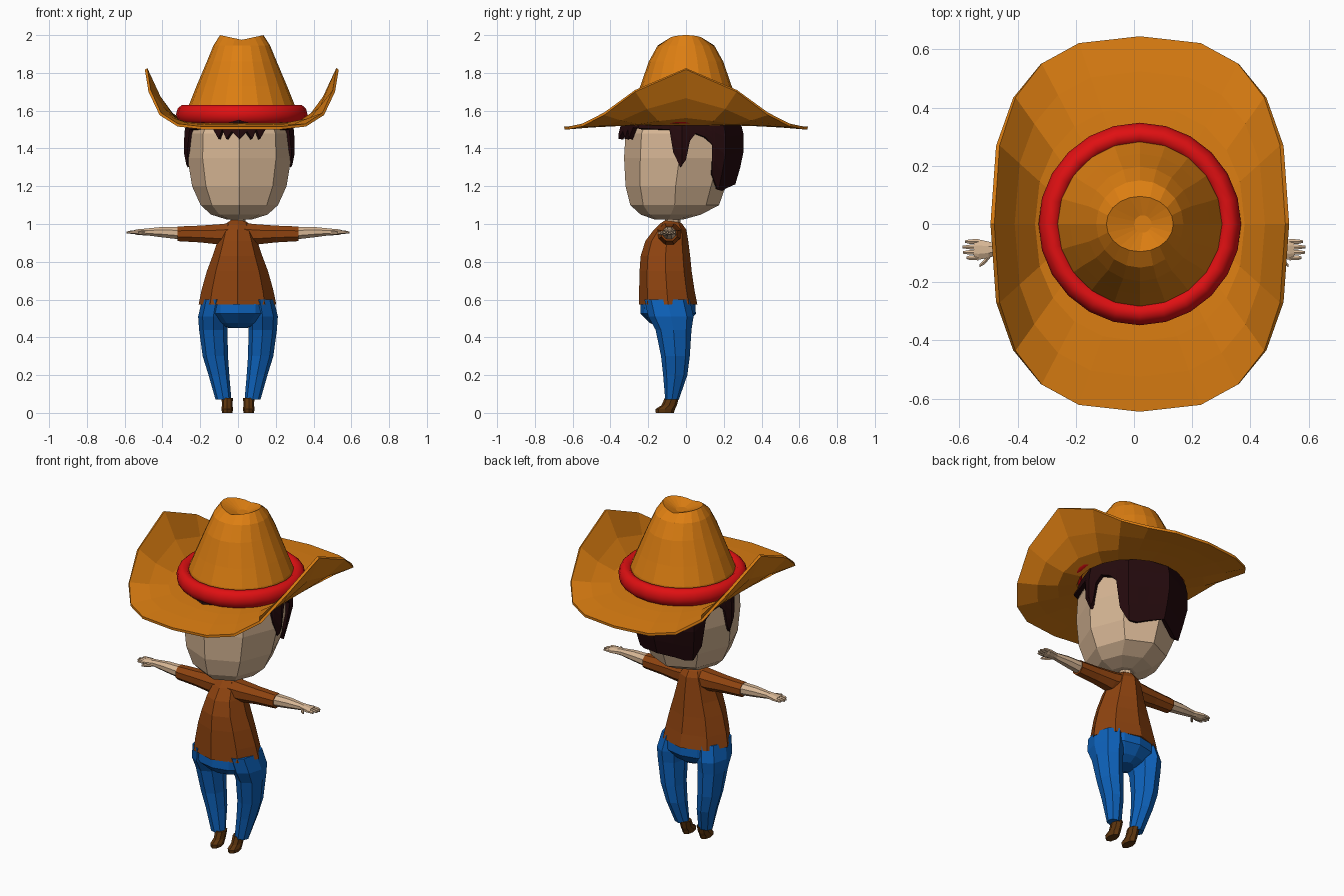
import bpy, bmesh, math
from math import sin, cos, pi, radians

if "Cube" in bpy.data.objects:
    bpy.data.objects.remove(bpy.data.objects["Cube"])


def material(name, rgb):
    m = bpy.data.materials.new(name)
    m.diffuse_color = (*rgb, 1)
    m.use_nodes = True
    m.node_tree.nodes["Principled BSDF"].inputs["Base Color"].default_value = m.diffuse_color
    return m


ORANGE = material("hat_orange", (0.72, 0.21, 0.006))
RED = material("band_red", (0.74, 0.005, 0.006))
SKIN = material("skin", (0.68, 0.47, 0.30))
DARK = material("hair_dark", (0.018, 0.003, 0.004))
RUST = material("shirt_rust", (0.27, 0.056, 0.005))
BLUE = material("trouser_blue", (0.004, 0.12, 0.49))
BROWN = material("shoe_brown", (0.11, 0.035, 0.004))


def loft(name, rings, mat, cap_start=True, cap_end=True, closed_solid=True):
    """Skin a list of equal-length point loops."""
    bm = bmesh.new()
    loops = [[bm.verts.new(p) for p in r] for r in rings]
    n = len(loops[0])
    for a, b in zip(loops, loops[1:]):
        for i in range(n):
            j = (i + 1) % n
            bm.faces.new((a[i], b[i], b[j], a[j]))
    if cap_start:
        bm.faces.new(loops[0])
    if cap_end:
        bm.faces.new(loops[-1][::-1])
    if closed_solid:
        bmesh.ops.recalc_face_normals(bm, faces=bm.faces)
    me = bpy.data.meshes.new(name)
    bm.to_mesh(me)
    bm.free()
    me.materials.append(mat)
    ob = bpy.data.objects.new(name, me)
    bpy.context.collection.objects.link(ob)
    return ob


def flat_ring(z, cx, cy, rx, ry, n=8, start=pi / 2):
    """Horizontal ellipse loop."""
    return [(cx + rx * cos(start + 2 * pi * i / n),
             cy + ry * sin(start + 2 * pi * i / n), z) for i in range(n)]


def side_ring(x, y, z, ry, rz, n=8):
    """Loop across the x axis, for arms."""
    return [(x, y + ry * cos(2 * pi * (i + .5) / n),
             z + rz * sin(2 * pi * (i + .5) / n)) for i in range(n)]


def mirror(ob):
    ob.modifiers.new("mirror", 'MIRROR').use_mirror_merge = False


def solidify(ob, t):
    m = ob.modifiers.new("thickness", 'SOLIDIFY')
    m.thickness, m.offset = t, -1


# Hat: creased crown flowing into a brim with curled-up sides
N, HX = 20, 0.02
rings = [[(HX + .01 + .03 * cos(2 * pi * i / N), .03 * sin(2 * pi * i / N), 1.957) for i in range(N)]]
ring = []
for i in range(N):
    a = 2 * pi * i / N
    ring.append((HX + .115 * cos(a), .095 * sin(a), 1.975 + .025 * abs(cos(a))))
rings.append(ring)
for z, rx, ry in [(1.945, .15, .15), (1.86, .185, .197), (1.73, .24, .242),
                  (1.63, .28, .28), (1.535, .30, .30)]:
    rings.append(flat_ring(z, HX, 0, rx, ry, N, 0))
for t in (.3, .65, 1):
    ring = []
    for i in range(N):
        a = 2 * pi * i / N
        c, s = cos(a), sin(a)
        ox = math.copysign(abs(c) ** (2 / 2.7), c) * .50
        oy = math.copysign(abs(s) ** (2 / 2.7), s) * .645
        edge = 1.515 + .155 * (1 + cos(pi * oy / .645))
        ring.append((HX + .30 * c * (1 - t) + ox * t, .30 * s * (1 - t) + oy * t,
                     1.535 + (edge - 1.535) * t ** 1.7))
    rings.append(ring)
hat = loft("hat", rings, ORANGE, True, False, False)
# crown cap faces upward
hat.data.polygons[len(hat.data.polygons) - 1].flip()
if hat.data.polygons[len(hat.data.polygons) - 1].normal.z < 0:
    hat.data.polygons[len(hat.data.polygons) - 1].flip()
solidify(hat, .015)

# Hat band
bpy.ops.mesh.primitive_torus_add(major_segments=24, minor_segments=10, major_radius=.307,
                                 minor_radius=.041, location=(HX, 0, 1.58))
band = bpy.context.object
band.name = "hat_band"
band.scale.z = 1.25
band.data.materials.append(RED)
bpy.ops.object.shade_smooth_by_angle(angle=radians(40))

# Head and neck
loft("head", [flat_ring(z, .007, cy, rx, ry) for z, cy, rx, ry in [
    (1.025, -.09, .07, .08), (1.05, -.08, .15, .16), (1.10, -.06, .205, .235),
    (1.20, -.055, .25, .265), (1.35, -.035, .275, .293), (1.48, -.03, .27, .29),
    (1.59, -.03, .22, .23)]], SKIN)
loft("neck", [flat_ring(z, 0, -.07, .04, .04) for z in (.98, 1.05)], SKIN)

# Hair: shell around the head, angle from back (0) to front (180), with its lower edge height
EDGE = [(0, 1.21), (22, 1.19), (34, 1.175), (46, 1.18), (56, 1.26), (59, 1.42), (66, 1.46),
        (76, 1.48), (82, 1.44), (86, 1.34), (92, 1.30), (99, 1.38), (103, 1.5), (148, 1.51),
        (156, 1.45), (160, 1.5), (165, 1.45), (171, 1.49), (180, 1.45)]


def lower_edge(deg):
    for (a, za), (b, zb) in zip(EDGE, EDGE[1:]):
        if deg <= b:
            return za + (zb - za) * (deg - a) / (b - a)
    return EDGE[-1][1]


def hair_point(deg, z):
    k = (deg % 360) / 45
    i, f = int(k), k - int(k)
    p = [(sin(radians(45 * j)), cos(radians(45 * j))) for j in (i, i + 1)]
    x, y = (p[0][q] * (1 - f) + p[1][q] * f for q in (0, 1))
    s = 1.0 - max(0, 1.36 - z) * .9 - max(0, z - 1.48) * .8
    return (.007 + .293 * s * x, -.02 + .325 * s * y - .012 * (y < 0) * y * -1, z)


degs = sorted({d for a, _ in EDGE for d in (a, (360 - a) % 360)} | {45, 90, 135, 225, 270, 315})
rows = []
for t in (1, .75, .5, .25, 0):
    row = []
    for d in degs:
        zb = lower_edge(d if d <= 180 else 360 - d)
        row.append(hair_point(d, zb + (1.56 - zb) * t))
    rows.append(row[::-1])
hair = loft("hair", rows, DARK, False, False, False)
solidify(hair, .025)

# Shirt body: height, half width, front y, back y
loft("shirt", [flat_ring(z, -.003, (f + b) / 2, w, (b - f) / 2) for z, w, f, b in [
    (.575, .205, -.25, .06), (.65, .19, -.248, .045), (.75, .162, -.246, .03),
    (.83, .132, -.24, .022), (.91, .105, -.215, .012), (.97, .085, -.17, .002),
    (1.0, .065, -.14, -.02), (1.02, .035, -.11, -.045)]], RUST)

# Sleeves, forearms and hands
AY = -.088
sleeve = loft("sleeve", [side_ring(x, AY, z, ry, rz) for x, z, ry, rz in [
    (.03, .95, .07, .06), (.10, .945, .06, .058), (.2, .947, .05, .048),
    (.32, .948, .044, .042)]], RUST)
forearm = loft("forearm", [side_ring(x, AY, z, ry, rz) for x, z, ry, rz in [
    (.31, .952, .038, .036), (.40, .957, .033, .030), (.48, .958, .024, .02),
    (.50, .958, .03, .018), (.535, .957, .038, .016), (.55, .957, .034, .011)]], SKIN)
parts = [sleeve, forearm]
for i, tip in enumerate((.575, .588, .59, .58)):
    y = AY - .028 + .0185 * i
    parts.append(loft("finger", [side_ring(x, y, z, r, r, 6) for x, z, r in [
        (.535, .957, .010), (.565, .957, .009), (tip, .955, .005)]], SKIN))
parts.append(loft("thumb", [side_ring(x, y, .952, r, r, 6) for x, y, r in [
    (.49, AY - .012, .013), (.512, AY - .04, .011), (.53, AY - .055, .006)]], SKIN))

# Trousers: hips and tapered legs
loft("hips", [flat_ring(z, 0, cy, rx, ry, 12) for z, cy, rx, ry in [
    (.62, -.095, .17, .13), (.575, -.095, .188, .145), (.525, -.095, .185, .147),
    (.475, -.09, .12, .10), (.45, -.085, .05, .055)]], BLUE)
parts.append(loft("trouser_leg", [flat_ring(z, cx, cy, rx, ry) for z, cx, cy, rx, ry in [
    (.60, .115, -.10, .075, .12), (.51, .131, -.08, .08, .12), (.44, .131, -.066, .075, .095),
    (.30, .12, -.056, .067, .076), (.20, .101, -.057, .055, .064),
    (.07, .077, -.074, .042, .036)]], BLUE))

# Shoes
parts.append(loft("shoe", [flat_ring(z, .057, (f + b) / 2, w, (b - f) / 2) for z, w, f, b in [
    (0, .027, -.16, -.065), (.02, .031, -.162, -.058), (.04, .028, -.13, -.048),
    (.08, .03, -.112, -.038)]], BROWN))

for p in parts:
    mirror(p)
